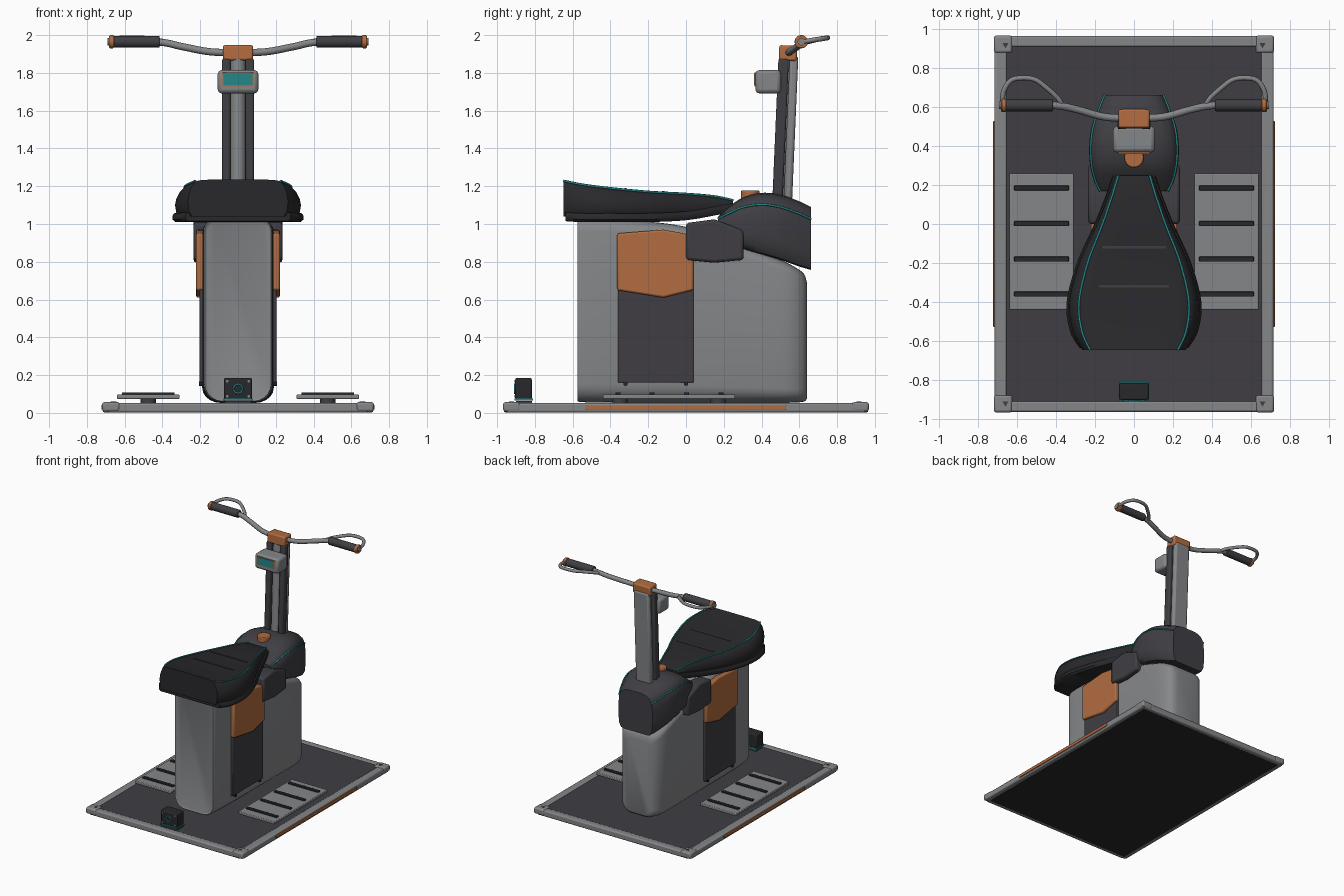
import bpy, bmesh, math
from mathutils import Vector, Matrix

if "Cube" in bpy.data.objects:
    bpy.data.objects.remove(bpy.data.objects["Cube"])

def material(name, rgb):
    m = bpy.data.materials.new(name)
    m.diffuse_color = (*rgb, 1)
    m.use_nodes = True
    m.node_tree.nodes["Principled BSDF"].inputs["Base Color"].default_value = m.diffuse_color
    return m

GREY = material("grey metal", (0.235, 0.24, 0.25))
DARK = material("charcoal", (0.05, 0.048, 0.056))
BLACK = material("black rubber", (0.022, 0.022, 0.025))
ORANGE = material("burnt orange", (0.44, 0.15, 0.05))
TEAL = material("teal", (0.02, 0.24, 0.25))

def finish(name, bm, mat, bevel=0, seg=2, angle=35):
    bmesh.ops.recalc_face_normals(bm, faces=bm.faces)
    me = bpy.data.meshes.new(name)
    bm.to_mesh(me)
    bm.free()
    me.materials.append(mat)
    me.shade_smooth()
    me.set_sharp_from_angle(angle=math.radians(angle))
    ob = bpy.data.objects.new(name, me)
    bpy.context.collection.objects.link(ob)
    if bevel:
        b = ob.modifiers.new("bevel", 'BEVEL')
        b.width, b.segments, b.limit_method = bevel, seg, 'ANGLE'
    return ob

def box(name, c, s, mat, bevel=0, lean=0):
    bm = bmesh.new()
    m = Matrix.Translation(c) @ Matrix.Rotation(lean, 4, 'X') @ Matrix.Diagonal((*s, 1))
    bmesh.ops.create_cube(bm, size=1, matrix=m)
    return finish(name, bm, mat, bevel)

def cyl(name, a, b, r, mat, r2=None, n=24, bevel=0):
    a, b = Vector(a), Vector(b)
    bm = bmesh.new()
    m = Matrix.Translation((a + b) / 2) @ (b - a).to_track_quat('Z', 'Y').to_matrix().to_4x4()
    bmesh.ops.create_cone(bm, cap_ends=True, segments=n, radius1=r, radius2=r2 or r,
                          depth=(b - a).length, matrix=m)
    return finish(name, bm, mat, bevel)

def plate(name, yz, x0, x1, mat, bevel=0):
    """Outline in the y-z plane, given thickness along x."""
    bm = bmesh.new()
    f = bm.faces.new([bm.verts.new((x0, y, z)) for y, z in yz])
    new = bmesh.ops.extrude_face_region(bm, geom=[f])['geom']
    bmesh.ops.translate(bm, vec=(x1 - x0, 0, 0), verts=[v for v in new if isinstance(v, bmesh.types.BMVert)])
    return finish(name, bm, mat, bevel)

def smooth(keys, n=5):
    """Catmull-Rom samples through key tuples."""
    k = [keys[0], *keys, keys[-1]]
    out = []
    for i in range(1, len(k) - 2):
        for j in range(n):
            t = j / n
            out.append(tuple(0.5 * (2*b + (c - a)*t + (2*a - 5*b + 4*c - d)*t*t + (3*b - a - 3*c + d)*t**3)
                             for a, b, c, d in zip(k[i-1], k[i], k[i+1], k[i+2])))
    return out + [keys[-1]]

def tube(name, pts, r, mat, n=5, closed=False):
    cu = bpy.data.curves.new(name, 'CURVE')
    cu.dimensions, cu.bevel_depth, cu.bevel_resolution, cu.use_fill_caps = '3D', r, 2, True
    pts = smooth(pts, n)
    sp = cu.splines.new('POLY')
    sp.points.add(len(pts) - 1)
    for p, q in zip(sp.points, pts):
        p.co = (*q, 1)
    sp.use_cyclic_u, sp.use_smooth = closed, True
    cu.materials.append(mat)
    ob = bpy.data.objects.new(name, cu)
    bpy.context.collection.objects.link(ob)
    return ob

def loft(name, keys, profile, mat, angle=40):
    """Sections (y, half width, low z, high z) skinned along y; profile is a right half, top to bottom."""
    bm = bmesh.new()
    half = [p for p in profile if p[0] > 0]
    ring = [(0, 1), *half, (0, 0)] + [(-u, v) for u, v in reversed(half)]
    rows = [[bm.verts.new((u*w, y, z0 + v*(z1 - z0))) for u, v in ring] for y, w, z0, z1 in smooth(keys)]
    for a, b in zip(rows, rows[1:]):
        for i in range(len(ring)):
            j = (i + 1) % len(ring)
            bm.faces.new((a[i], a[j], b[j], b[i]))
    bm.faces.new(rows[0])
    bm.faces.new(rows[-1])
    return finish(name, bm, mat, angle=angle)

def trace(keys, u, v, lift=0.0):
    return [(u*w, y, z0 + v*(z1 - z0) + lift) for y, w, z0, z1 in keys]

# base platform
box("base_underside", (0, 0, 0.018), (1.36, 1.86, 0.034), BLACK)
box("base_mat", (0, 0, 0.034), (1.34, 1.84, 0.03), DARK)
for s in (-1, 1):
    box("base_side_rail", (s*0.685, 0, 0.0275), (0.064, 1.9, 0.05), GREY, 0.01)
    box("base_end_rail", (0, s*0.937, 0.0275), (1.38, 0.056, 0.05), GREY, 0.01)
    box("base_side_strip", (s*0.718, 0, 0.03), (0.01, 1.06, 0.026), ORANGE, 0.003)
    for t in (-1, 1):
        box("corner_block", (s*0.672, t*0.923, 0.032), (0.094, 0.09, 0.05), GREY, 0.012)
        cyl("corner_mark", (s*0.66, t*0.92, 0.055), (s*0.66, t*0.92, 0.06), 0.018, DARK, n=3)

# foot plates with grip slots
for s in (-1, 1):
    box("foot_plate", (s*0.475, -0.09, 0.086), (0.33, 0.7, 0.024), GREY, 0.005)
    for y in (0.185, 0.002, -0.18, -0.36):
        box("foot_plate_rib", (s*0.475, y, 0.1), (0.28, 0.026, 0.018), BLACK, 0.003)
    for y in (-0.35, 0.17):
        cyl("foot_plate_mount", (s*0.475, y, 0.045), (s*0.475, y, 0.076), 0.04, DARK)

# main body shell
arc = [(math.sin(a), math.cos(a)) for a in [i*math.pi/10 for i in range(6)]]
body_profile = [(0.62 + 0.38*c, 0.93 + 0.07*d) for c, d in arc] + \
               [(0.48 + 0.52*c, 0.1 - 0.1*d) for c, d in reversed(arc)]
loft("body_shell", [(-0.57, 0.165, 0.07, 1.02), (-0.55, 0.183, 0.057, 1.03), (-0.3, 0.19, 0.053, 1.02),
     (0, 0.19, 0.053, 0.985), (0.3, 0.19, 0.053, 0.885), (0.5, 0.187, 0.053, 0.81), (0.58, 0.172, 0.055, 0.77),
     (0.625, 0.142, 0.06, 0.735), (0.64, 0.11, 0.075, 0.69)], body_profile, GREY, 50)

# side panels and tank shields
for s in (-1, 1):
    plate("side_panel", [(-0.36, 0.16), (0.04, 0.16), (0.04, 0.93), (-0.36, 0.93)], s*0.17, s*0.203, DARK, 0.005)
    plate("side_cover", [(-0.365, 0.65), (-0.12, 0.61), (0.04, 0.65), (0.04, 0.94), (-0.12, 0.97), (-0.365, 0.95)],
          s*0.18, s*0.222, ORANGE, 0.01)
    plate("tank_shield", [(0, 0.81), (0.15, 0.795), (0.305, 0.81), (0.305, 0.965), (0.15, 1.025), (0, 1.005)],
          s*0.13, s*0.235, DARK, 0.015)
    for y in (-0.32, 0):
        cyl("panel_screw", (s*0.19, y, 0.155), (s*0.207, y, 0.155), 0.012, BLACK, n=12)

# seat, seat pan, piping and grooves
seat = [(-0.648, 0.265, 1.04, 1.235), (-0.55, 0.315, 1.035, 1.215), (-0.4, 0.332, 1.035, 1.195),
        (-0.2, 0.28, 1.035, 1.175), (0, 0.19, 1.045, 1.163), (0.15, 0.13, 1.07, 1.148), (0.25, 0.095, 1.09, 1.125)]
seat_profile = [(0.35, 1), (0.7, 0.995), (0.85, 0.955), (0.93, 0.8), (0.98, 0.6), (1, 0.4), (0.98, 0.15), (0.92, 0)]
loft("seat", seat, seat_profile, BLACK)
loft("seat_pan", [(y + (0.01 if y < -0.6 else 0), w + 0.014, z0 - 0.025, z0 + 0.022) for y, w, z0, z1 in seat],
     [(0.97, 1), (1, 0.7), (1, 0.3), (0.95, 0)], BLACK)
for s in (-1, 1):
    tube("seat_piping", trace(seat, s*0.85, 0.955, 0.002), 0.006, TEAL)
for y, z, w in ((-0.12, 1.17, 0.33), (-0.32, 1.186, 0.36)):
    box("seat_groove", (0, y, z), (w, 0.012, 0.008), DARK)

# tank with piping and filler cap
tank = [(0.17, 0.18, 0.98, 1.04), (0.22, 0.205, 0.92, 1.085), (0.3, 0.225, 0.87, 1.14), (0.4, 0.23, 0.84, 1.165),
        (0.5, 0.217, 0.81, 1.155), (0.6, 0.182, 0.775, 1.12), (0.662, 0.155, 0.757, 1.09)]
loft("tank", tank, [(0.35, 1), (0.6, 0.98), (0.82, 0.92), (0.96, 0.81), (1, 0.6), (1, 0.3),
     (0.96, 0.12), (0.85, 0.02), (0.7, 0)], DARK)
for s in (-1, 1):
    tube("tank_piping", trace(tank, s*0.965, 0.81), 0.006, TEAL)
cyl("filler_cap", (0, 0.34, 1.13), (0, 0.34, 1.177), 0.05, ORANGE, bevel=0.006)

# steering column
LEAN = -0.043
box("steering_column", (0, 0.555, 1.49), (0.14, 0.045, 0.8), GREY, 0.015, LEAN)
cyl("column_tube", (0, 0.5, 1.1), (0, 0.532, 1.88), 0.04, GREY)
for s in (-1, 1):
    box("column_rail", (s*0.063, 0.5, 1.485), (0.044, 0.055, 0.78), DARK, 0.01, LEAN)
box("bar_clamp", (0, 0.54, 1.905), (0.16, 0.095, 0.08), ORANGE, 0.01, LEAN)

# handlebar, grips and hand guards
bar = [(0, 0.545, 1.908), (0.15, 0.55, 1.912), (0.3, 0.59, 1.94), (0.42, 0.61, 1.963), (0.66, 0.61, 1.965)]
tube("handlebar", [(-x, y, z) for x, y, z in bar[:0:-1]] + bar, 0.019, GREY)
for s in (-1, 1):
    cyl("grip", (s*0.415, 0.61, 1.965), (s*0.66, 0.61, 1.965), 0.031, DARK, bevel=0.005)
    cyl("grip_end", (s*0.657, 0.61, 1.965), (s*0.682, 0.61, 1.965), 0.035, ORANGE, bevel=0.005)
    cyl("grip_tip", (s*0.68, 0.61, 1.965), (s*0.692, 0.61, 1.965), 0.02, GREY)
    tube("hand_guard", [(s*x, y, z) for x, y, z in ((0.675, 0.62, 1.965), (0.67, 0.68, 1.975), (0.635, 0.735, 1.983),
         (0.58, 0.75, 1.986), (0.51, 0.742, 1.985), (0.45, 0.7, 1.978), (0.39, 0.645, 1.965), (0.37, 0.61, 1.955))],
         0.013, GREY)

# display
box("display_housing", (0, 0.435, 1.753), (0.215, 0.135, 0.123), GREY, 0.02)
box("display_bezel", (0, 0.367, 1.765), (0.166, 0.008, 0.072), ORANGE)
box("display_screen", (0, 0.365, 1.766), (0.152, 0.01, 0.062), TEAL)

# sensor pod at the front of the base
box("sensor_foot", (0, -0.858, 0.056), (0.14, 0.085, 0.016), DARK)
box("sensor_trim", (0, -0.86, 0.07), (0.156, 0.098, 0.01), TEAL)
box("sensor_pod", (0, -0.86, 0.128), (0.15, 0.088, 0.113), BLACK, 0.008)
ring = [(0.024*math.cos(i*math.pi/8), -0.906, 0.128 + 0.024*math.sin(i*math.pi/8)) for i in range(16)]
tube("sensor_ring", ring, 0.005, TEAL, n=1, closed=True)
for sx in (-1, 1):
    for sz in (-1, 1):
        cyl("sensor_screw", (sx*0.057, -0.9, 0.128 + sz*0.04), (sx*0.057, -0.908, 0.128 + sz*0.04), 0.007, GREY, n=10)
